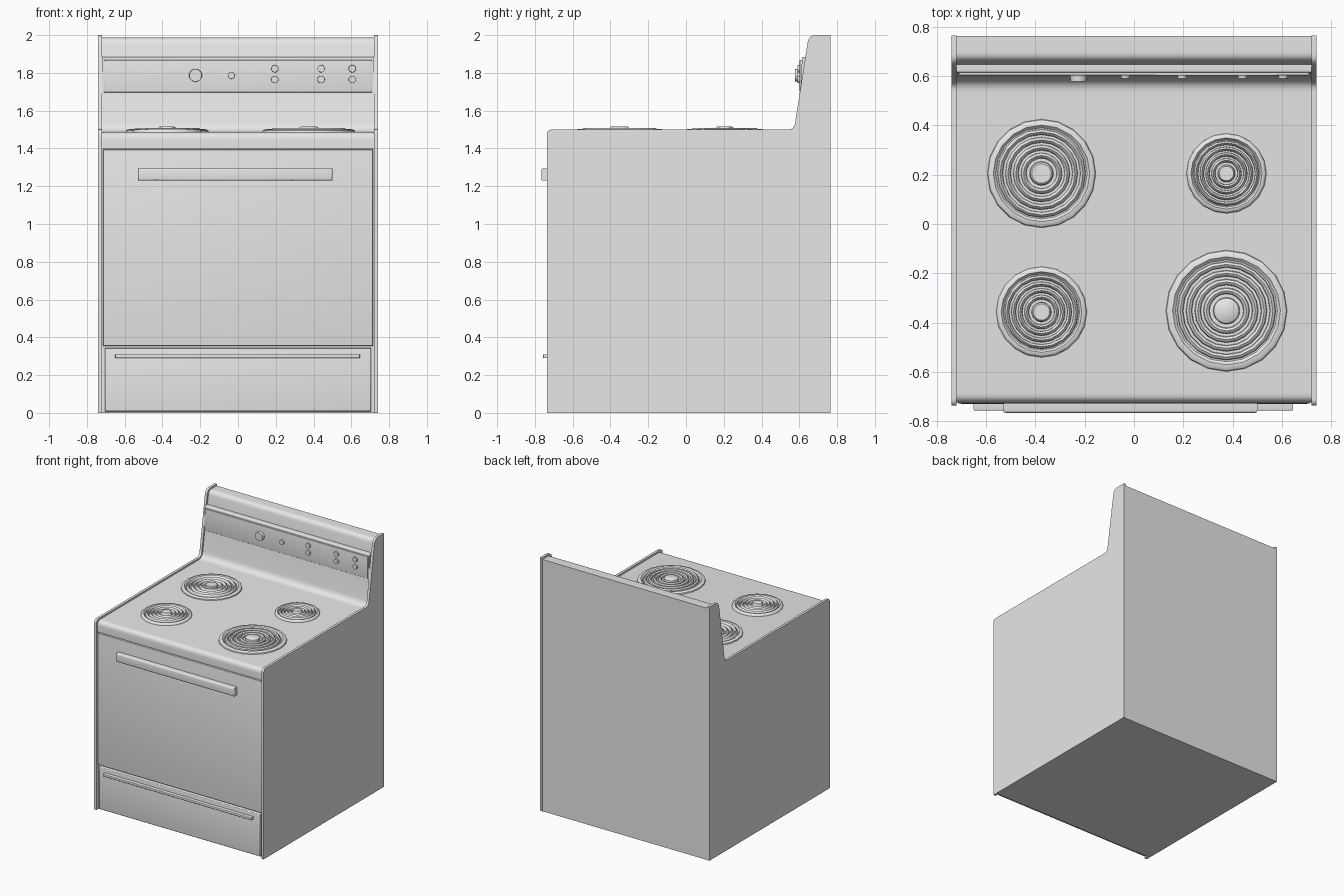
import bpy
import bmesh
import math
from mathutils import Vector, Matrix

cube = bpy.data.objects.get("Cube")
if cube:
    bpy.data.objects.remove(cube, do_unlink=True)

# One plain enamel colour for the whole stove
grey = bpy.data.materials.new("grey_enamel")
grey.use_nodes = True
grey.diffuse_color = (0.8, 0.8, 0.8, 1)
grey.node_tree.nodes["Principled BSDF"].inputs["Base Color"].default_value = grey.diffuse_color


def finish(name, bm, smooth_angle=35):
    bmesh.ops.recalc_face_normals(bm, faces=bm.faces)
    mesh = bpy.data.meshes.new(name)
    bm.to_mesh(mesh)
    bm.free()
    mesh.materials.append(grey)
    obj = bpy.data.objects.new(name, mesh)
    bpy.context.collection.objects.link(obj)
    bpy.ops.object.select_all(action='DESELECT')
    obj.select_set(True)
    bpy.context.view_layer.objects.active = obj
    bpy.ops.object.shade_smooth_by_angle(angle=math.radians(smooth_angle))
    return obj


def rounded(corners, steps=6):
    """Outline from (y, z, radius) corners, rounding those with a radius."""
    outline = []
    for i, (y, z, radius) in enumerate(corners):
        p = Vector((y, z))
        if not radius:
            outline.append(p)
            continue
        before = Vector(corners[i - 1][:2])
        after = Vector(corners[(i + 1) % len(corners)][:2])
        a = p + (before - p).normalized() * radius
        b = p + (after - p).normalized() * radius
        for k in range(steps + 1):
            t = k / steps
            outline.append(a * (1 - t) ** 2 + p * 2 * t * (1 - t) + b * t ** 2)
    return outline


def extrude_profile(name, outline, x0, x1):
    bm = bmesh.new()
    face = bm.faces.new([bm.verts.new((x0, p.x, p.y)) for p in outline])
    side = bmesh.ops.extrude_face_region(bm, geom=[face])["geom"]
    verts = [v for v in side if isinstance(v, bmesh.types.BMVert)]
    bmesh.ops.translate(bm, vec=(x1 - x0, 0, 0), verts=verts)
    # extrusion may drop or keep the starting cap, so close any open border
    bmesh.ops.holes_fill(bm, edges=[e for e in bm.edges if e.is_boundary])
    return finish(name, bm)


def box(name, x0, x1, y0, y1, z0, z1, bevel=0.0):
    bm = bmesh.new()
    size = Matrix.Diagonal((x1 - x0, y1 - y0, z1 - z0, 1))
    centre = Matrix.Translation(((x0 + x1) / 2, (y0 + y1) / 2, (z0 + z1) / 2))
    bmesh.ops.create_cube(bm, size=1, matrix=centre @ size)
    if bevel:
        front = [e for e in bm.edges
                 if all(v.co.y < (y0 + y1) / 2 for v in e.verts)]
        bmesh.ops.bevel(bm, geom=front, offset=bevel, segments=3,
                        profile=0.5, affect='EDGES')
    return finish(name, bm)


def knob(name, x, z, radius, front, back=0.61):
    bm = bmesh.new()
    place = Matrix.Translation((x, (front + back) / 2, z)) @ Matrix.Rotation(math.pi / 2, 4, 'X')
    bmesh.ops.create_cone(bm, cap_ends=True, segments=20, radius1=radius,
                          radius2=radius * 0.94, depth=back - front, matrix=place)
    return finish(name, bm)


def burner(name, x, y, radius, base):
    """Drip pan, concentric coils and centre cap, turned about the vertical."""
    profile = [(1.0, 0), (0.99, 0.008), (0.95, 0.014), (0.89, 0.015), (0.84, 0.004)]
    for ring in (0.765, 0.62, 0.475, 0.33):
        profile += [(ring + 0.05, 0.004), (ring + 0.04, 0.015), (ring, 0.022),
                    (ring - 0.04, 0.015), (ring - 0.05, 0.004)]
    profile += [(0.22, 0.004), (0.21, 0.022), (0.18, 0.028), (0, 0.028)]
    bm = bmesh.new()
    verts = [bm.verts.new((x + r * radius, y, base + h)) for r, h in profile]
    edges = [bm.edges.new(pair) for pair in zip(verts, verts[1:])]
    bmesh.ops.spin(bm, geom=verts + edges, cent=(x, y, 0), axis=(0, 0, 1),
                   angle=math.tau, steps=20, use_duplicate=False)
    bmesh.ops.remove_doubles(bm, verts=bm.verts, dist=0.0002)
    obj = finish(name, bm, 40)
    # keep the open pan facing upward
    if sum(p.normal.z * p.area for p in obj.data.polygons) < 0:
        obj.data.flip_normals()
    return obj


# Side panels standing slightly proud of the body
side_outline = rounded([
    (-0.737, 0, 0), (-0.737, 1.5, 0.03), (0.572, 1.5, 0.035),
    (0.65, 2.0, 0.04), (0.765, 2.0, 0), (0.765, 0, 0)])
extrude_profile("right_side_panel", side_outline, -0.74, -0.72)
extrude_profile("left_side_panel", side_outline, 0.72, 0.74)

# Body with cooktop lip, sloped backguard and control ridge
top = 1.487
body_outline = rounded([
    (-0.705, 0, 0), (-0.705, 1.4, 0), (-0.724, 1.4, 0), (-0.724, top, 0.04),
    (0.582, top, 0.05), (0.614, 1.69, 0), (0.608, 1.692, 0), (0.614, 1.885, 0.01),
    (0.647, 1.885, 0), (0.664, 1.987, 0.035), (0.763, 1.987, 0), (0.763, 0, 0)])
extrude_profile("stove_body", body_outline, -0.72, 0.72)

# Oven door, drawer and their handles
box("oven_door", -0.714, 0.714, -0.728, -0.7, 0.355, 1.394, 0.004)
box("oven_door_handle", -0.53, 0.5, -0.766, -0.72, 1.23, 1.295, 0.01)
box("drawer", -0.705, 0.705, -0.73, -0.7, 0.008, 0.343, 0.008)
box("drawer_handle", -0.65, 0.645, -0.757, -0.72, 0.29, 0.31, 0.005)

# Control plate, knobs and buttons
box("control_plate", -0.71, 0.71, 0.602, 0.625, 1.697, 1.868, 0.004)
knob("oven_knob", -0.225, 1.787, 0.035, 0.578)
knob("timer_knob", -0.035, 1.787, 0.019, 0.59)
for column, x in enumerate((0.195, 0.44, 0.605)):
    for row, z in enumerate((1.765, 1.822)):
        knob(f"button_{column}_{row}", x, z, 0.02, 0.59)

# Four burners
burner("rear_right_burner", -0.375, 0.205, 0.22, top)
burner("rear_left_burner", 0.375, 0.205, 0.162, top)
burner("front_right_burner", -0.375, -0.357, 0.184, top)
burner("front_left_burner", 0.375, -0.352, 0.246, top)
